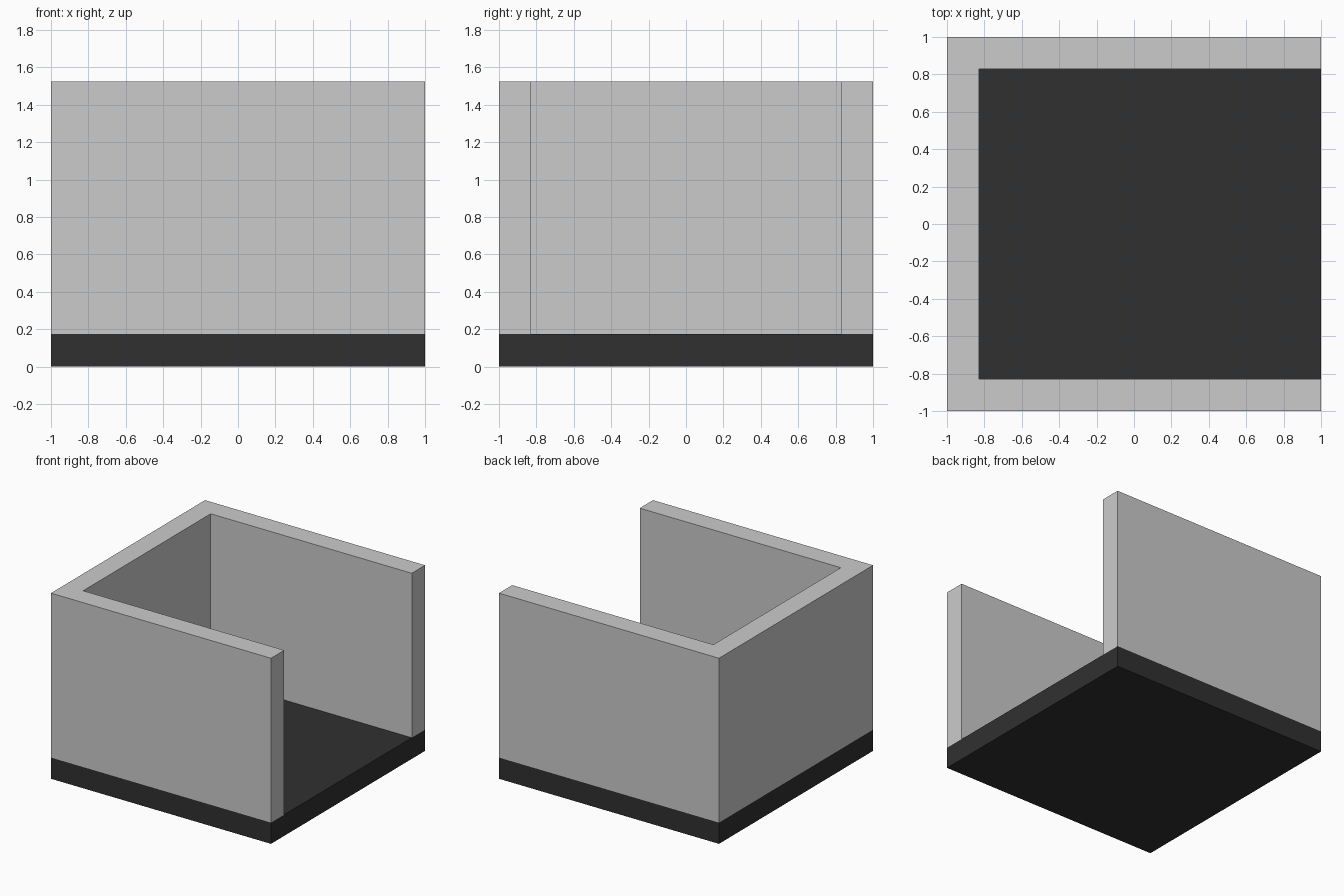
import bpy, bmesh

if "Cube" in bpy.data.objects:
    bpy.data.objects.remove(bpy.data.objects["Cube"])

BASE_H = 0.174   # base slab height
TOP = 1.525      # top of walls
T = 0.172        # wall thickness


def extrude_profile(name, outline, z0, z1):
    """Solid prism from a flat outline in the xy plane."""
    bm = bmesh.new()
    face = bm.faces.new([bm.verts.new((x, y, z0)) for x, y in outline])
    top = bmesh.ops.extrude_face_region(bm, geom=[face])
    verts = [v for v in top["geom"] if isinstance(v, bmesh.types.BMVert)]
    bmesh.ops.translate(bm, vec=(0, 0, z1 - z0), verts=verts)
    bmesh.ops.recalc_face_normals(bm, faces=bm.faces)
    mesh = bpy.data.meshes.new(name)
    bm.to_mesh(mesh)
    bm.free()
    obj = bpy.data.objects.new(name, mesh)
    bpy.context.collection.objects.link(obj)
    return obj


# Dark square base slab
base = extrude_profile("base_slab", [(-1, -1), (1, -1), (1, 1), (-1, 1)], 0, BASE_H)
dark = bpy.data.materials.new("dark_base")
dark.diffuse_color = (0.03, 0.03, 0.03, 1)
dark.use_nodes = True
dark.node_tree.nodes["Principled BSDF"].inputs["Base Color"].default_value = dark.diffuse_color
base.data.materials.append(dark)

# U-shaped wall, open towards +x
i = 1 - T
extrude_profile("u_shaped_wall",
                [(-1, -1), (1, -1), (1, -i), (-i, -i),
                 (-i, i), (1, i), (1, 1), (-1, 1)], BASE_H, TOP)
